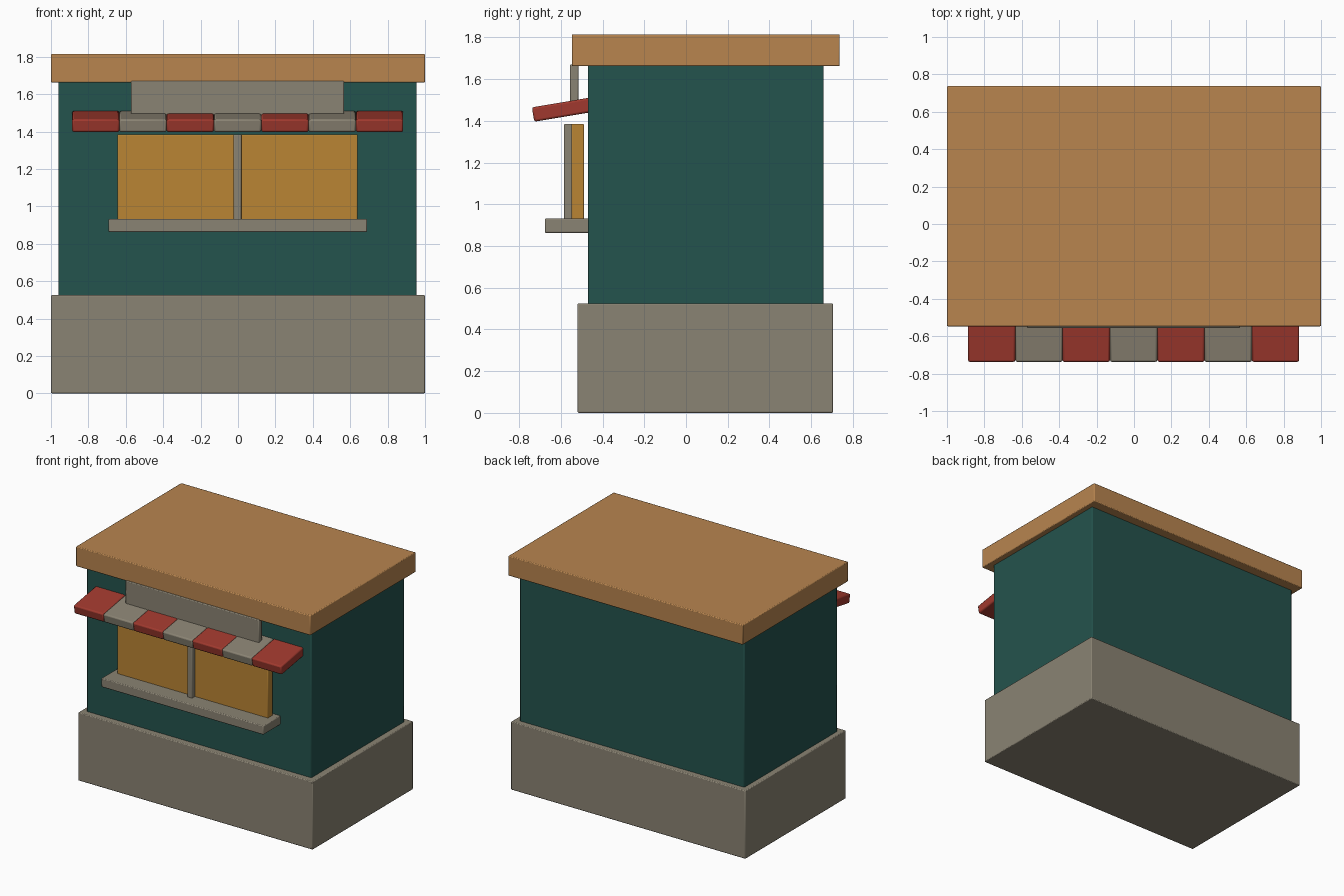
import bpy
import math

cube = bpy.data.objects.get("Cube")
if cube:
    bpy.data.objects.remove(cube, do_unlink=True)


def srgb(c):
    return c / 12.92 if c <= 0.04045 else ((c + 0.055) / 1.055) ** 2.4


def material(name, r, g, b):
    colour = (srgb(r / 255), srgb(g / 255), srgb(b / 255), 1)
    mat = bpy.data.materials.new(name)
    mat.use_nodes = True
    mat.diffuse_color = colour
    mat.node_tree.nodes["Principled BSDF"].inputs["Base Color"].default_value = colour
    return mat


stone = material("warm grey stone", 138, 131, 115)
green = material("dark teal paint", 36, 83, 77)
wood = material("tan wood", 184, 133, 79)
amber = material("amber shutter", 186, 133, 52)
red = material("brick red", 160, 57, 46)


def box(name, x, y, z, mat, bevel=0.006):
    """Softly bevelled box spanning the given (low, high) ranges."""
    bpy.ops.mesh.primitive_cube_add(size=1, location=[sum(r) / 2 for r in (x, y, z)])
    ob = bpy.context.object
    ob.name = name
    ob.scale = [r[1] - r[0] for r in (x, y, z)]
    bpy.ops.object.transform_apply(location=False, rotation=False, scale=True)
    ob.data.materials.append(mat)
    mod = ob.modifiers.new("soft edges", 'BEVEL')
    mod.width = bevel
    mod.segments = 2
    bpy.ops.object.shade_smooth_by_angle()
    return ob


# Main body
box("plinth", (-1, 1), (-0.52, 0.705), (0, 0.525), stone)
box("walls", (-0.96, 0.955), (-0.47, 0.66), (0.5, 1.68), green)
box("roof", (-1, 1), (-0.547, 0.737), (1.662, 1.815), wood)

# Serving hatch
box("hatch_panel", (-0.645, 0.64), (-0.55, -0.488), (0.925, 1.385), amber)
box("hatch_post", (-0.025, 0.018), (-0.585, -0.54), (0.925, 1.385), stone)
box("counter", (-0.692, 0.69), (-0.677, -0.46), (0.863, 0.932), stone)

# Blank board above the awning
box("header_board", (-0.572, 0.567), (-0.556, -0.516), (1.47, 1.67), stone)

# Awning of seven sloping slats in alternating colours
count, pitch = 7, 0.253
for i in range(count):
    mid = (i - (count - 1) / 2) * pitch - 0.002
    slat = box(f"awning_slat_{i + 1}", (mid - pitch / 2, mid + pitch / 2),
               (-0.735, -0.435), (1.42, 1.49), stone if i % 2 else red, 0.01)
    slat.rotation_euler.x = math.radians(9.5)
